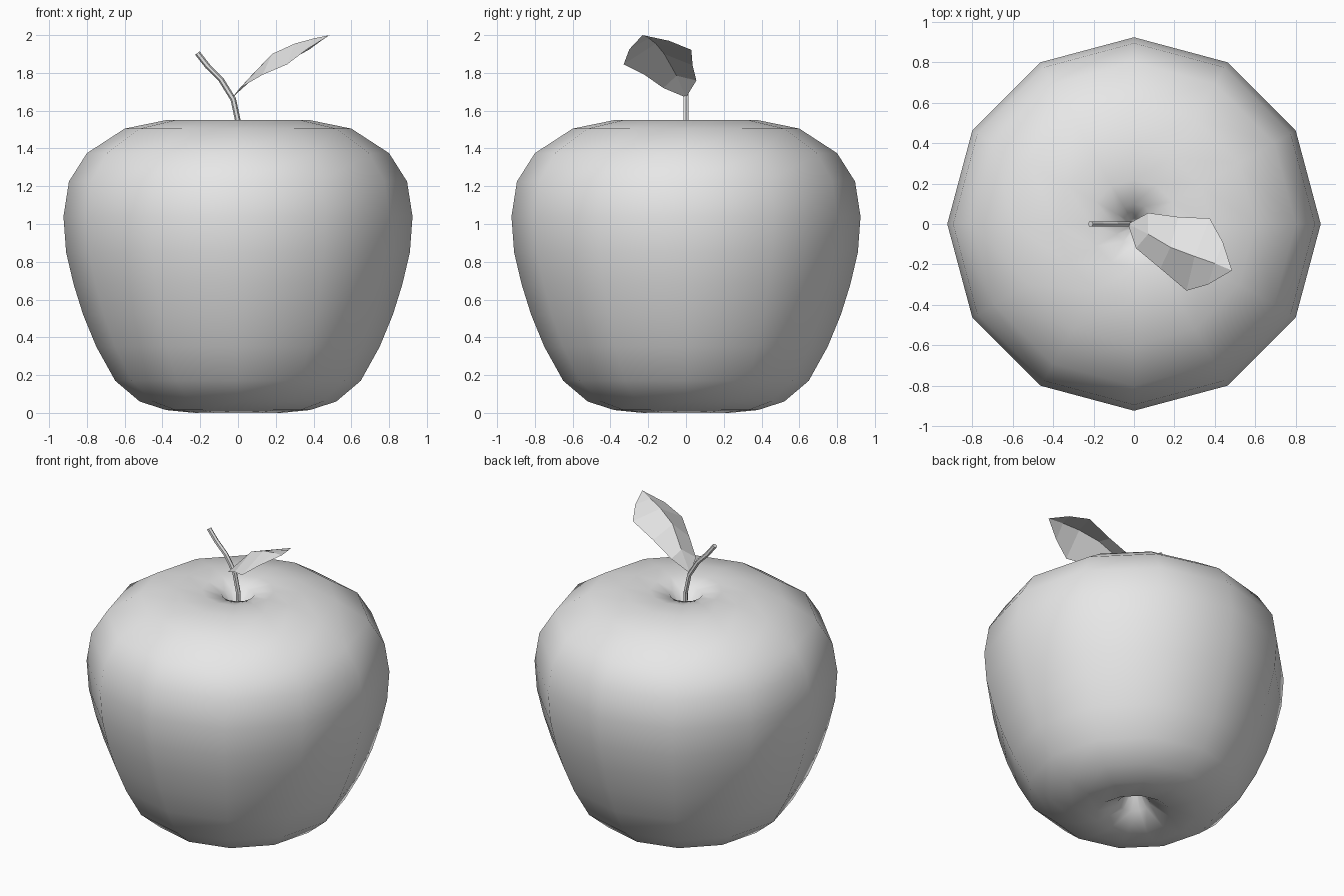
import bpy
import math
from mathutils import Vector

cube = bpy.data.objects.get("Cube")
if cube:
    bpy.data.objects.remove(cube, do_unlink=True)

grey = bpy.data.materials.new("light grey")
grey.use_nodes = True
grey.diffuse_color = (0.8, 0.8, 0.8, 1)
grey.node_tree.nodes["Principled BSDF"].inputs["Base Color"].default_value = (0.8, 0.8, 0.8, 1)


def add_mesh(name, verts, faces, smooth):
    mesh = bpy.data.meshes.new(name)
    mesh.from_pydata(verts, [], faces)
    mesh.materials.append(grey)
    for poly in mesh.polygons:
        poly.use_smooth = smooth
    obj = bpy.data.objects.new(name, mesh)
    bpy.context.collection.objects.link(obj)
    return obj


def bridge_rings(count, sides):
    """Quads between consecutive rings of equal size."""
    return [(i * sides + j, i * sides + (j + 1) % sides,
             (i + 1) * sides + (j + 1) % sides, (i + 1) * sides + j)
            for i in range(count - 1) for j in range(sides)]


# Fruit body: twelve-sided lathe with a dimple at each end
SIDES = 12
profile = [(0.03, 0.2), (0.1, 0.08), (0.23, 0.0), (0.38, 0.015), (0.52, 0.06),
           (0.65, 0.17), (0.75, 0.35), (0.82, 0.52), (0.87, 0.68), (0.91, 0.85),
           (0.924, 1.04), (0.895, 1.225), (0.8, 1.375), (0.6, 1.505),
           (0.38, 1.55), (0.22, 1.548), (0.1, 1.52), (0.03, 1.4)]
verts = []
for radius, z in profile:
    for j in range(SIDES):
        a = math.tau * j / SIDES
        verts.append((radius * math.cos(a), radius * math.sin(a), z))
faces = bridge_rings(len(profile), SIDES)
bottom, top = len(verts), len(verts) + 1
verts += [(0, 0, 0.24), (0, 0, 1.36)]
last = (len(profile) - 1) * SIDES
for j in range(SIDES):
    k = (j + 1) % SIDES
    faces += [(bottom, k, j), (top, last + j, last + k)]
add_mesh("fruit_body", verts, faces, True)

# Stem: six-sided tube swept along a bent path
path = [Vector((x, 0, z)) for x, z in
        [(0.005, 1.36), (0.003, 1.53), (-0.025, 1.66), (-0.09, 1.765),
         (-0.16, 1.835), (-0.215, 1.905)]]
STEM_SIDES = 6
verts = []
for i, p in enumerate(path):
    tangent = (path[min(i + 1, len(path) - 1)] - path[max(i - 1, 0)]).normalized()
    side = Vector((0, 1, 0)).cross(tangent)
    for j in range(STEM_SIDES):
        a = math.tau * j / STEM_SIDES
        verts.append(p + 0.015 * (math.cos(a) * side + math.sin(a) * Vector((0, 1, 0))))
faces = bridge_rings(len(path), STEM_SIDES)
faces.append(tuple(reversed(range(STEM_SIDES))))
faces.append(tuple(range(len(verts) - STEM_SIDES, len(verts))))
add_mesh("stem", verts, faces, False)

# Leaf: folded sheet, each row is right edge, midrib, left edge
rows = [
    [(0.01, -0.12, 1.72), (0.07, -0.05, 1.785), (0.07, 0.055, 1.76)],
    [(0.13, -0.22, 1.79), (0.18, -0.115, 1.9), (0.22, 0.035, 1.84)],
    [(0.26, -0.33, 1.845), (0.3, -0.16, 1.955), (0.375, 0.028, 1.922)],
    [(0.365, -0.3, 1.925), (0.4, -0.195, 1.982), (0.44, -0.09, 1.97)],
]
verts = [v for row in rows for v in row]
base, tip = len(verts), len(verts) + 1
verts += [(-0.03, 0, 1.67), (0.485, -0.23, 2.0)]
faces = []
for c in range(2):
    faces.append((base, c, c + 1))
    for r in range(len(rows) - 1):
        i = r * 3 + c
        faces.append((i, i + 3, i + 4, i + 1))
    end = (len(rows) - 1) * 3 + c
    faces.append((end, tip, end + 1))
add_mesh("leaf", verts, faces, False)
